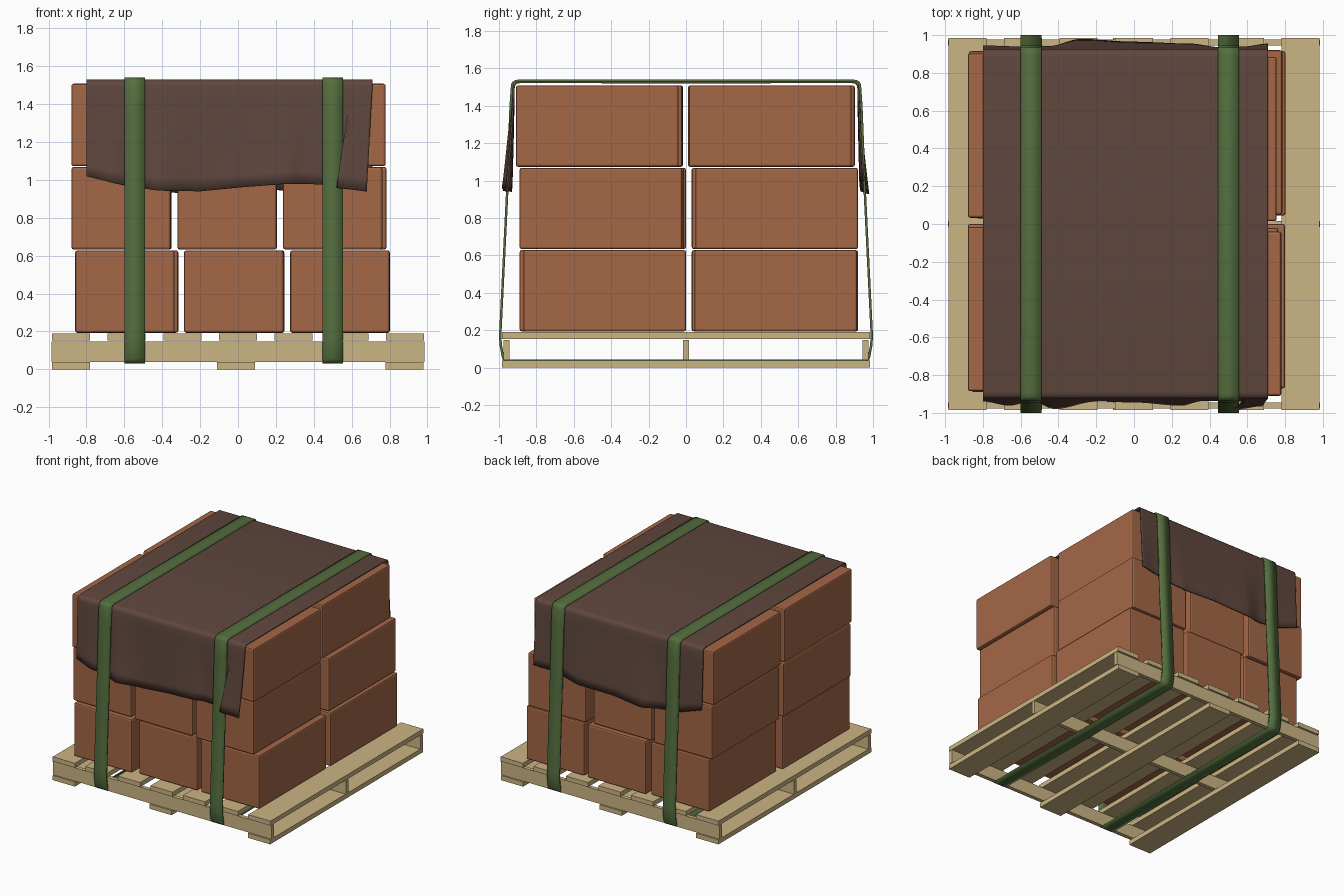
import bpy, bmesh
from mathutils import Matrix, Vector

if "Cube" in bpy.data.objects:
    bpy.data.objects.remove(bpy.data.objects["Cube"])


def material(name, rgb):
    m = bpy.data.materials.new(name)
    m.diffuse_color = (*rgb, 1)
    m.use_nodes = True
    m.node_tree.nodes["Principled BSDF"].inputs["Base Color"].default_value = m.diffuse_color
    return m


WOOD = material("pale_wood", (0.60, 0.46, 0.23))
CARD = material("cardboard", (0.37, 0.135, 0.062))
CLOTH = material("dark_cloth", (0.115, 0.062, 0.047))
WEBBING = material("green_webbing", (0.09, 0.16, 0.05))


def finish(name, bm, mat):
    me = bpy.data.meshes.new(name)
    bm.to_mesh(me)
    bm.free()
    me.materials.append(mat)
    ob = bpy.data.objects.new(name, me)
    bpy.context.collection.objects.link(ob)
    return ob


def block(name, lo, hi, mat, bevel=0.0):
    lo, hi = Vector(lo), Vector(hi)
    bm = bmesh.new()
    bmesh.ops.create_cube(bm, size=1, matrix=Matrix.Translation((lo + hi) / 2)
                          @ Matrix.Diagonal((*(hi - lo), 1)))
    if bevel:
        bmesh.ops.bevel(bm, geom=bm.edges[:], offset=bevel, segments=2,
                        profile=0.5, affect='EDGES')
    return finish(name, bm, mat)


def sheet(name, columns, mat, thickness, closed=False):
    """Skin a grid of points (columns run front, over the top, to the back)."""
    bm = bmesh.new()
    v = [[bm.verts.new(p) for p in col] for col in columns]
    n = len(v[0])
    for a, b in zip(v, v[1:]):
        for j in range(n if closed else n - 1):
            k = (j + 1) % n
            bm.faces.new((a[j], b[j], b[k], a[k]))
    ob = finish(name, bm, mat)
    bpy.ops.object.select_all(action='DESELECT')
    ob.select_set(True)
    bpy.context.view_layer.objects.active = ob
    bpy.ops.object.shade_smooth_by_angle(angle=0.7)
    mod = ob.modifiers.new("thickness", 'SOLIDIFY')
    mod.thickness = thickness
    mod.offset = -1
    return ob


# Pallet: seven deck boards, three stringers, three bottom boards
for i in range(7):
    x = -0.882 + i * 0.294
    block(f"deck_board_{i + 1}", (x - 0.1, -0.985, 0.153), (x + 0.1, 0.985, 0.19), WOOD)
for i, y in enumerate((-0.96, 0, 0.96)):
    block(f"stringer_{i + 1}", (-0.985, y - 0.016, 0.04), (0.985, y + 0.016, 0.148), WOOD)
for i, x in enumerate((-0.882, -0.01, 0.88)):
    block(f"bottom_board_{i + 1}", (x - 0.1, -0.985, 0), (x + 0.1, 0.985, 0.038), WOOD)

# Cartons: per layer, front and back row of (x min, y min)
W, L, H = 0.525, 0.87, 0.435
layers = [
    [(-0.86, -0.89), (-0.285, -0.87), (0.275, -0.87), (-0.84, 0.03), (-0.28, 0.05), (0.277, 0.045)],
    [(-0.88, -0.87), (-0.32, -0.88), (0.238, -0.89), (-0.875, 0.045), (-0.32, 0.03), (0.26, 0.05)],
    [(-0.88, -0.885), (-0.32, -0.89), (0.255, -0.91), (-0.88, 0.033), (-0.33, 0.01), (0.23, 0.015)],
]
for k, layer in enumerate(layers):
    z = 0.193 + k * 0.44
    for i, (x, y) in enumerate(layer):
        block(f"carton_{k + 1}_{i + 1}", (x, y, z), (x + W, y + L, z + H), CARD, 0.012)

# Cloth: hem controls (x, sideways shift, hem y, hem z); the front has a folded flap
front_hem = [(-0.8, 0, 0.94, 1.02), (-0.66, 0, 0.962, 0.985), (-0.54, 0, 0.938, 0.96),
             (-0.42, 0, 0.98, 0.945), (-0.2, 0, 0.94, 0.94), (0, 0, 0.945, 0.96),
             (0.25, 0, 0.962, 0.98), (0.36, 0, 0.938, 0.98), (0.53, 0, 0.938, 0.97),
             (0.57, 0.04, 0.945, 0.96), (0.6, -0.08, 0.985, 0.96), (0.71, -0.03, 0.965, 0.94)]
back_hem = [(-0.8, 0, 0.945, 1.03), (-0.6, 0, 0.94, 0.96), (-0.45, 0, 0.942, 0.945),
            (-0.28, 0, 0.98, 0.928), (0, 0, 0.965, 0.95), (0.3, 0, 0.955, 0.945),
            (0.45, 0, 0.937, 0.97), (0.58, 0, 0.94, 0.99), (0.71, 0, 0.955, 1.0)]


def hem(table, x):
    for a, b in zip(table, table[1:]):
        if x <= b[0] + 1e-6:
            f = (x - a[0]) / (b[0] - a[0])
            s = f * f * (3 - 2 * f)
            return (a[1] + f * (b[1] - a[1]), a[2] + s * (b[2] - a[2]),
                    a[3] + f * (b[3] - a[3]))


def drape(table, x, sign):
    dx, hy, hz = hem(table, x)
    pts = [(x, sign * 0.89, 1.53), (x, sign * 0.91, 1.526), (x, sign * 0.922, 1.512)]
    for i in range(9):
        t = i / 8
        pts.append((x + dx * t, sign * (0.926 + (hy - 0.926) * t ** 1.3),
                    1.495 + (hz - 1.495) * t))
    return pts


cols = []
for i in range(152):
    x = -0.8 + i * 0.01
    cols.append(drape(front_hem, x, -1)[::-1] + [(x, 0, 1.53)] + drape(back_hem, x, 1))
sheet("cloth_cover", cols, CLOTH, 0.01)

# Straps: closed loops around the cloth and under the pallet deck
half = [(0.895, 1.54), (0.915, 1.536), (0.928, 1.528), (0.936, 1.512), (0.944, 1.4),
        (0.962, 0.95), (0.998, 0.21), (1.0, 0.17), (0.997, 0.12), (0.985, 0.055),
        (0.978, 0.04), (0.955, 0.031)]
loop = [(-y, z) for y, z in reversed(half)] + half
for name, x in (("left_strap", -0.545), ("right_strap", 0.5)):
    sheet(name, [[(x + s, y, z) for y, z in loop] for s in (-0.055, 0.055)],
          WEBBING, 0.013, closed=True)
